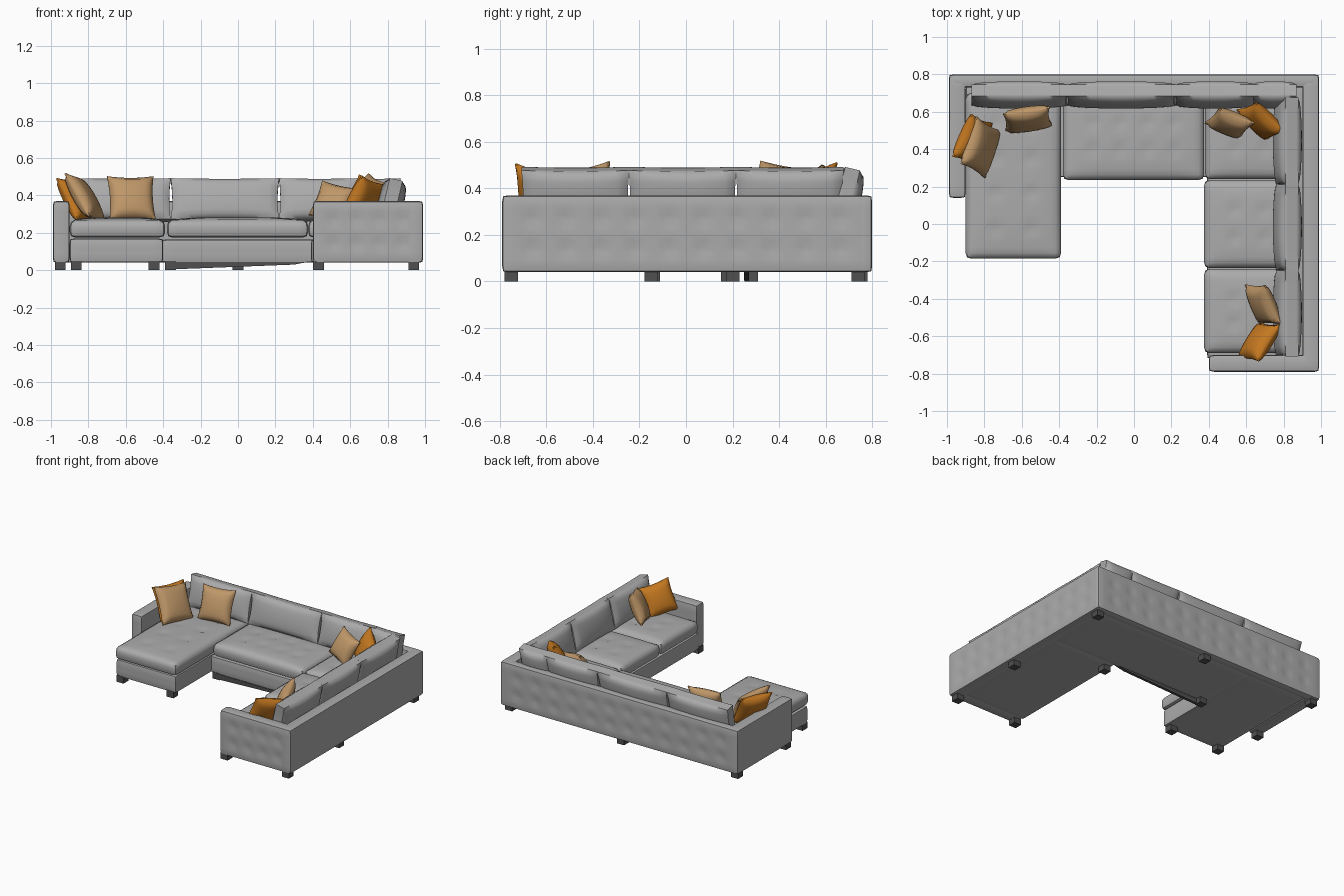
import bpy, bmesh, math
from mathutils import Vector, Matrix, Euler

cube = bpy.data.objects.get("Cube")
if cube:
    bpy.data.objects.remove(cube)


def material(name, rgb):
    m = bpy.data.materials.new(name)
    m.use_nodes = True
    m.diffuse_color = (*rgb, 1)
    m.node_tree.nodes["Principled BSDF"].inputs["Base Color"].default_value = (*rgb, 1)
    return m


GREY = material("grey upholstery", (0.41, 0.41, 0.41))
TAN = material("tan fabric", (0.52, 0.31, 0.14))
ORANGE = material("orange fabric", (0.56, 0.19, 0.015))
DARK = material("dark wood", (0.08, 0.08, 0.08))


def finish(bm, name, mat, angle=50):
    bmesh.ops.recalc_face_normals(bm, faces=bm.faces)
    mesh = bpy.data.meshes.new(name)
    bm.to_mesh(mesh)
    bm.free()
    mesh.materials.append(mat)
    ob = bpy.data.objects.new(name, mesh)
    bpy.context.collection.objects.link(ob)
    bpy.context.view_layer.objects.active = ob
    for other in bpy.context.selected_objects:
        other.select_set(False)
    ob.select_set(True)
    bpy.ops.object.shade_smooth_by_angle(angle=math.radians(angle))
    return ob


def grid_box(size, step):
    """Box centred on the origin with evenly gridded faces."""
    bm = bmesh.new()
    bmesh.ops.create_cube(bm, size=1)
    bmesh.ops.scale(bm, vec=size, verts=bm.verts)
    for axis in range(3):
        edges = [e for e in bm.edges
                 if abs((e.verts[0].co - e.verts[1].co).normalized()[axis]) > 0.9]
        cuts = max(1, int(size[axis] / step))
        bmesh.ops.subdivide_edges(bm, edges=edges, cuts=cuts, use_grid_fill=True)
    return bm


def soft_box(name, low, high, radius=0.015, crown=0, tufts=()):
    """Rounded upholstered block, optionally crowned on top and tufted."""
    low, high = Vector(low), Vector(high)
    size, centre = high - low, (low + high) / 2
    half = size / 2
    bm = grid_box(size, 0.03)
    for v in bm.verts:
        p = v.co.copy()
        inner = Vector([max(-h + radius, min(h - radius, c)) for c, h in zip(p, half)])
        d = p - inner
        if d.length > 0:
            v.co = inner + d.normalized() * radius
        if p.z > 0:
            u, w = p.x / half.x, p.y / half.y
            v.co.z += crown * (1 - u ** 4) * (1 - w ** 4)
        v.co += centre
    # Button dimples pull the surface in along its normal
    bm.normal_update()
    moves = [(v, v.normal * 0.012 * math.exp(-((v.co - Vector(t)).length / 0.025) ** 2))
             for t in tufts for v in bm.verts if (v.co - Vector(t)).length < 0.07]
    for v, move in moves:
        v.co -= move
    return finish(bm, name, GREY)


def pillow(name, mat, loc, size, angles, rim=0.1, pinch=0.08, step=0.025):
    """Stuffed cushion, thin along local y, with drawn-in sides."""
    bm = grid_box(size, step)
    hx, hy, hz = [s / 2 for s in size]
    turn = Matrix.Translation(loc) @ Euler([math.radians(a) for a in angles]).to_matrix().to_4x4()
    for v in bm.verts:
        u, w = v.co.x / hx, v.co.z / hz
        puff = max(0, (1 - u * u) * (1 - w * w)) ** 0.4
        v.co.y *= rim + (1 - rim) * puff
        v.co.x *= 1 - pinch * (1 - w * w) * abs(u)
        v.co.z *= 1 - pinch * (1 - u * u) * abs(w)
    bm.transform(turn)
    return finish(bm, name, mat)


def row(start, end, count):
    return [start + (end - start) * i / (count - 1) for i in range(count)]


ROWS = (0.14, 0.27)

# Outer frame: tufted back, side and arms
soft_box("rear_frame", (-0.99, 0.73, 0.04), (0.99, 0.80, 0.37),
         tufts=[(x, 0.80, z) for x in row(-0.85, 0.85, 12) for z in ROWS])
soft_box("side_frame", (0.90, -0.79, 0.04), (0.99, 0.79, 0.37),
         tufts=[(0.99, y, z) for y in row(-0.66, 0.66, 10) for z in ROWS])
soft_box("chaise_arm", (-0.99, 0.14, 0.04), (-0.90, 0.79, 0.37),
         tufts=[(-0.99, y, z) for y in row(0.26, 0.68, 4) for z in ROWS])
soft_box("front_arm", (0.40, -0.79, 0.04), (0.98, -0.70, 0.37),
         tufts=[(x, -0.79, z) for x in row(0.51, 0.88, 4) for z in ROWS])

# Seat bases
soft_box("chaise_base", (-0.90, -0.17, 0.04), (-0.40, 0.75, 0.17))
soft_box("middle_base", (-0.41, 0.25, 0.04), (0.92, 0.75, 0.165))
soft_box("side_base", (0.39, -0.72, 0.04), (0.92, 0.27, 0.165))

# Seat cushions
SEATS = {
    "chaise_seat": ((-0.90, -0.185), (-0.39, 0.70), 2, 4),
    "middle_seat": ((-0.38, 0.235), (0.375, 0.70), 4, 2),
    "corner_seat": ((0.38, 0.24), (0.86, 0.70), 2, 2),
    "side_seat": ((0.375, -0.235), (0.86, 0.235), 2, 2),
    "end_seat": ((0.375, -0.69), (0.86, -0.24), 2, 2),
}
for name, (a, b, nx, ny) in SEATS.items():
    buttons = [(x, y, 0.28) for x in row(a[0] + 0.16, b[0] - 0.16, nx)
               for y in row(a[1] + 0.16, b[1] - 0.16, ny)]
    soft_box(name, (*a, 0.175), (*b, 0.265), 0.025, 0.018, buttons)

# Leaning back cushions along the rear
for i, (a, b) in enumerate([(-0.87, -0.36), (-0.36, 0.22), (0.22, 0.65), (0.63, 0.87)]):
    pillow(f"rear_back_cushion_{i + 1}", GREY, ((a + b) / 2, 0.69, 0.375),
           (b - a, 0.13, 0.225), (-13, 0, 0), rim=0.5, pinch=0.03)

# Leaning back cushions along the side
for i, y in enumerate((-0.475, -0.015, 0.445)):
    pillow(f"side_back_cushion_{i + 1}", GREY, (0.82, y, 0.375),
           (0.465, 0.14, 0.225), (-13, 0, -90), rim=0.5, pinch=0.03)

# Throw pillows
PILLOWS = {
    "chaise_tan_pillow": (TAN, (-0.82, 0.41, 0.385), 0.27, (-32, 8, 72)),
    "chaise_orange_pillow": (ORANGE, (-0.865, 0.45, 0.38), 0.25, (-28, 0, 66)),
    "rear_tan_pillow": (TAN, (-0.57, 0.56, 0.385), 0.25, (-22, 0, 8)),
    "corner_tan_pillow": (TAN, (0.51, 0.54, 0.365), 0.21, (-28, 12, -22)),
    "corner_orange_pillow": (ORANGE, (0.68, 0.55, 0.385), 0.23, (-25, 12, -45)),
    "end_tan_pillow": (TAN, (0.69, -0.43, 0.39), 0.23, (-25, 12, -68)),
    "end_orange_pillow": (ORANGE, (0.67, -0.63, 0.38), 0.23, (-25, -12, -122)),
}
for name, (mat, loc, s, angles) in PILLOWS.items():
    pillow(name, mat, loc, (s, 0.10, s), angles)

# Block feet
FEET = [(-0.95, 0.18), (-0.95, 0.75), (-0.865, -0.14), (-0.45, -0.14), (-0.36, 0.28),
        (0.43, 0.20), (0.43, -0.75), (0.94, -0.75), (0.94, -0.15), (0.94, 0.74), (0, 0.75)]
for i, (x, y) in enumerate(FEET):
    bm = bmesh.new()
    bmesh.ops.create_cube(bm, size=1)
    bmesh.ops.scale(bm, vec=(0.058, 0.058, 0.05), verts=bm.verts)
    bmesh.ops.translate(bm, vec=(x, y, 0.025), verts=bm.verts)
    finish(bm, f"foot_{i + 1}", DARK, 30)

# Thin tapering brace under the middle seat
bm = bmesh.new()
outline = [(-0.38, 0.045), (-0.34, 0.005), (0.30, 0.03), (0.38, 0.045)]
face = bm.faces.new([bm.verts.new((x, 0.25, z)) for x, z in outline])
side = bmesh.ops.extrude_face_region(bm, geom=[face])["geom"]
bmesh.ops.translate(bm, vec=(0, 0.02, 0), verts=[g for g in side if isinstance(g, bmesh.types.BMVert)])
finish(bm, "under_seat_brace", DARK, 30)
